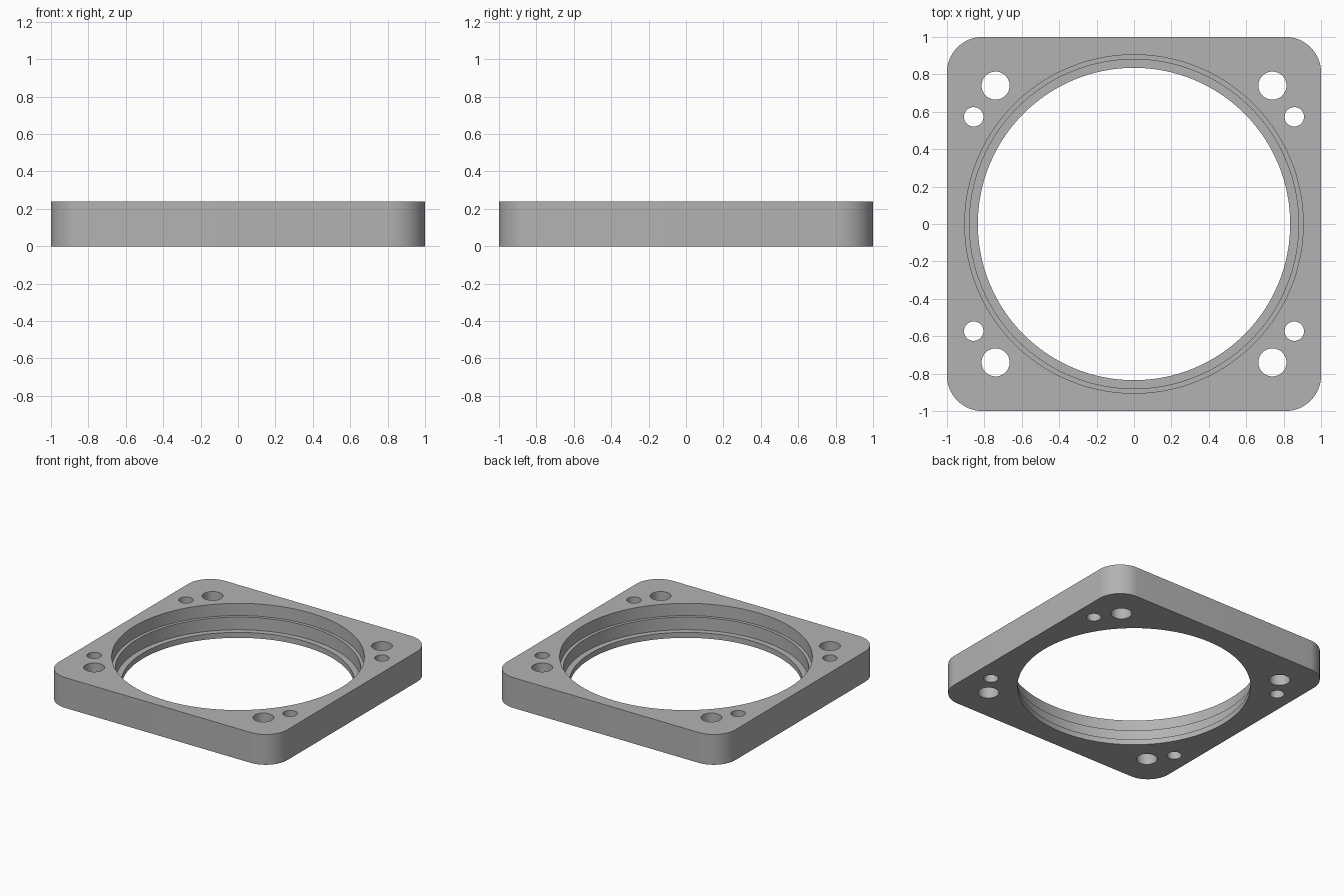
import bpy
import bmesh

HEIGHT = 0.24

default_cube = bpy.data.objects.get("Cube")
if default_cube:
    bpy.data.objects.remove(default_cube, do_unlink=True)

grey = bpy.data.materials.new("plain grey")
grey.use_nodes = True
colour = (0.45, 0.45, 0.45, 1)
grey.diffuse_color = colour
grey.node_tree.nodes["Principled BSDF"].inputs["Base Color"].default_value = colour


def make_plate():
    """Square plate with rounded vertical corners."""
    bm = bmesh.new()
    bmesh.ops.create_cube(bm, size=1)
    for v in bm.verts:
        v.co = (v.co.x * 2, v.co.y * 2, (v.co.z + 0.5) * HEIGHT)
    corners = [e for e in bm.edges
               if abs(e.verts[0].co.z - e.verts[1].co.z) > 0.1]
    bmesh.ops.bevel(bm, geom=corners, offset=0.19, offset_type='OFFSET',
                    segments=16, profile=0.5, affect='EDGES')
    mesh = bpy.data.meshes.new("mounting_plate")
    bm.to_mesh(mesh)
    bm.free()
    mesh.materials.append(grey)
    obj = bpy.data.objects.new("mounting_plate", mesh)
    bpy.context.collection.objects.link(obj)
    return obj


def cut_round(target, x, y, radius, floor, sides):
    """Cut a round hole from the given floor height up through the top."""
    top = HEIGHT + 0.1
    bpy.ops.mesh.primitive_cylinder_add(
        vertices=sides, radius=radius, depth=top - floor,
        location=(x, y, (top + floor) / 2))
    cutter = bpy.context.object
    cutter.name = "hole_cutter"
    cutter.hide_render = True
    cutter.data.materials.append(grey)
    mod = target.modifiers.new("hole", 'BOOLEAN')
    mod.operation = 'DIFFERENCE'
    mod.solver = 'EXACT'
    mod.object = cutter
    bpy.context.view_layer.objects.active = target
    bpy.ops.object.modifier_apply(modifier=mod.name)
    bpy.data.objects.remove(cutter, do_unlink=True)


plate = make_plate()

# Stepped central bore: through hole, middle seat, upper seat
for radius, floor in ((0.835, -0.1), (0.88, 0.043), (0.905, 0.143)):
    cut_round(plate, 0, 0, radius, floor, 128)

# A large and a small bolt hole in every corner
for sx in (-1, 1):
    for sy in (-1, 1):
        cut_round(plate, sx * 0.74, sy * 0.74, 0.075, -0.1, 40)
        cut_round(plate, sx * 0.857, sy * 0.573, 0.052, -0.1, 32)

# Smooth round walls, crisp rims
bpy.ops.object.select_all(action='DESELECT')
plate.select_set(True)
bpy.context.view_layer.objects.active = plate
bpy.ops.object.shade_smooth_by_angle(angle=0.6)
